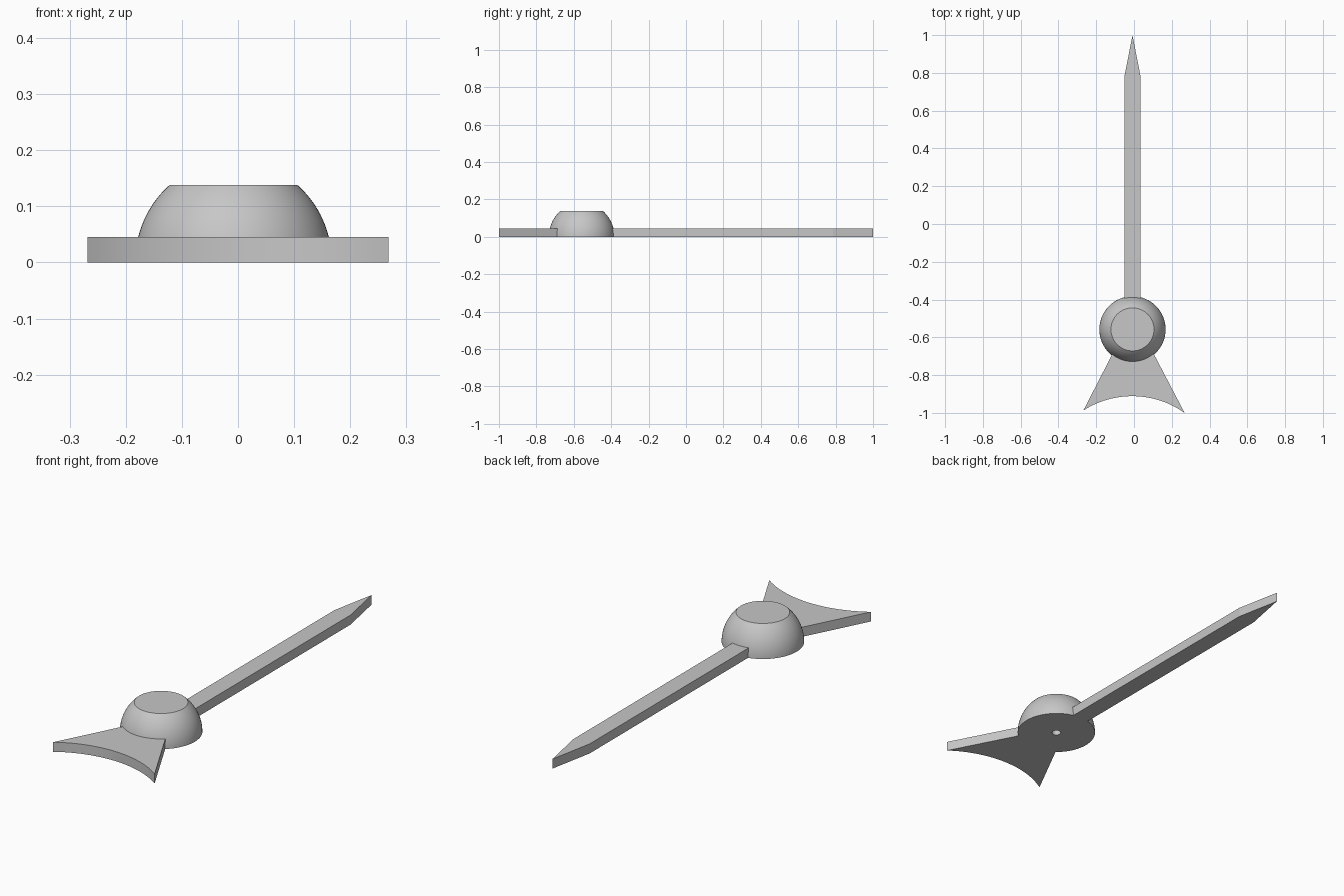
import bpy, bmesh, math
from mathutils import Vector

cube = bpy.data.objects.get("Cube")
if cube:
    bpy.data.objects.remove(cube)

CX, CY = -0.008, -0.558      # hub axis
THICK = 0.045                # plate thickness

grey = bpy.data.materials.new("light_grey")
grey.use_nodes = True
grey.diffuse_color = (0.57, 0.57, 0.57, 1)
grey.node_tree.nodes["Principled BSDF"].inputs["Base Color"].default_value = grey.diffuse_color


def finish(name, bm, smooth=False):
    bmesh.ops.recalc_face_normals(bm, faces=bm.faces)
    mesh = bpy.data.meshes.new(name)
    bm.to_mesh(mesh)
    bm.free()
    mesh.materials.append(grey)
    obj = bpy.data.objects.new(name, mesh)
    bpy.context.collection.objects.link(obj)
    if smooth:
        bpy.ops.object.select_all(action="DESELECT")
        obj.select_set(True)
        bpy.context.view_layer.objects.active = obj
        bpy.ops.object.shade_smooth_by_angle(angle=math.radians(30))
    return obj


def plate(name, outline, smooth=False):
    bm = bmesh.new()
    face = bm.faces.new([bm.verts.new((x, y, 0)) for x, y in outline])
    top = bmesh.ops.extrude_face_region(bm, geom=[face])["geom"]
    bmesh.ops.translate(bm, vec=(0, 0, THICK),
                        verts=[v for v in top if isinstance(v, bmesh.types.BMVert)])
    return finish(name, bm, smooth)


def lathe(name, profile, steps=64):
    bm = bmesh.new()
    verts = [bm.verts.new((CX + r, CY, z)) for r, z in profile]
    edges = [bm.edges.new(pair) for pair in zip(verts, verts[1:])]
    bmesh.ops.spin(bm, geom=verts + edges, cent=(CX, CY, 0), axis=(0, 0, 1),
                   angle=math.tau, steps=steps)
    bmesh.ops.remove_doubles(bm, verts=bm.verts, dist=1e-5)
    return finish(name, bm, True)


# Hub: truncated dome with a small blind hole underneath
RADIUS, HEIGHT, TOP, HOLE = 0.1755, 0.1815, 0.138, 0.02
end = math.asin(TOP / HEIGHT)
dome = [(RADIUS * math.cos(end * i / 14), HEIGHT * math.sin(end * i / 14)) for i in range(15)]
lathe("hub", [(0, 0.09), (HOLE, 0.09), (HOLE, 0)] + dome + [(0, TOP)])

# Pointed shaft
HALF = 0.042
plate("pointer_shaft", [(CX - HALF, -0.43), (CX + HALF, -0.43), (CX + HALF, 0.785),
                        (CX, 1.0), (CX - HALF, 0.785)])

# Flared tail with a concave rear edge (arc through both tips)
left, right, sag = Vector((0.268, -1.0)), Vector((-0.268, -0.987)), 0.082
half_chord = (left - right).length / 2
arc_r = (half_chord ** 2 + sag ** 2) / (2 * sag)
normal = Vector((left.y - right.y, right.x - left.x)).normalized()
if normal.y < 0:
    normal = -normal
along = (left - right).normalized()
centre = (left + right) / 2 + normal * (sag - arc_r)
sweep = math.asin(half_chord / arc_r)
arc = []
for i in range(25):
    a = sweep * (2 * i / 24 - 1)
    arc.append(centre + arc_r * (math.sin(a) * along + math.cos(a) * normal))
plate("flared_tail", [tuple(p) for p in arc] + [(0.09, -0.66), (-0.1, -0.66)], True)
